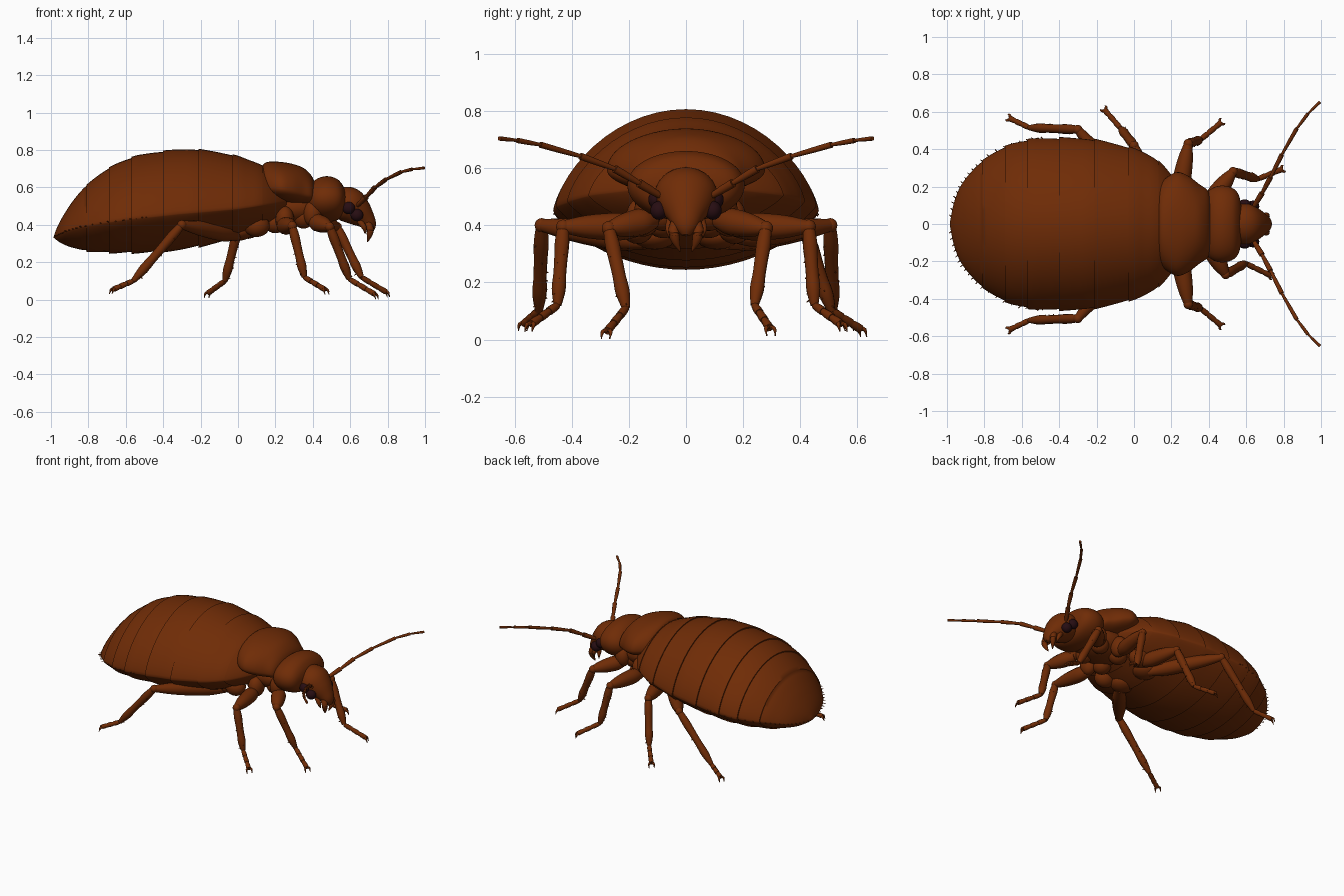
import bpy, bmesh, math, random
from mathutils import Vector

random.seed(4)


def material(name, rgb):
    m = bpy.data.materials.new(name)
    m.diffuse_color = (*rgb, 1)
    return m


BROWN = material("chestnut_brown", (0.16, 0.025, 0.002))
DARK = material("eye_dark", (0.02, 0.004, 0.006))


def finish(name, bm, mat=BROWN, angle=45):
    bmesh.ops.recalc_face_normals(bm, faces=bm.faces)
    me = bpy.data.meshes.new(name)
    bm.to_mesh(me)
    bm.free()
    ob = bpy.data.objects.new(name, me)
    bpy.context.collection.objects.link(ob)
    me.materials.append(mat)
    bpy.ops.object.select_all(action='DESELECT')
    ob.select_set(True)
    bpy.context.view_layer.objects.active = ob
    bpy.ops.object.shade_smooth_by_angle(angle=math.radians(angle))
    return ob


def spline(rows, n):
    """Catmull-Rom samples through equal-length rows."""
    out = []
    for i in range(len(rows) - 1):
        a, b, c, d = (rows[min(max(i + k, 0), len(rows) - 1)] for k in (-1, 0, 1, 2))
        for s in range(n):
            t = s / n
            out.append([0.5 * (2 * q + (r - p) * t + (2 * p - 5 * q + 4 * r - u) * t * t
                        + (3 * q - p - 3 * r + u) * t ** 3) for p, q, r, u in zip(a, b, c, d)])
    return out + [list(rows[-1])]


def loft(bm, rings):
    loops = [[bm.verts.new(p) for p in ring] for ring in rings]
    for a, b in zip(loops, loops[1:]):
        for i in range(len(a)):
            j = (i + 1) % len(a)
            bm.faces.new((a[i], a[j], b[j], b[i]))
    bm.faces.new(loops[0])
    bm.faces.new(loops[-1])


def shell_ring(x, w, rim, top, bot, scale=1, up=1.38, down=1.65, n=56):
    """Cross-section with separate upper and lower bulges meeting at a rim."""
    pts = []
    for i in range(n):
        a = 2 * math.pi * i / n
        s = math.sin(a)
        z = (top - rim) * s ** up if s >= 0 else (bot - rim) * (-s) ** down * scale ** 2
        pts.append((x, w * math.cos(a) * scale, rim + z * scale))
    return pts


def tube(bm, rows, n=10, sides=12, flat=1.0):
    """Round tube through rows of x, y, z, radius."""
    rows = spline(rows, n)
    rings = []
    for i, r in enumerate(rows):
        p = Vector(r[:3])
        t = Vector(rows[min(i + 1, len(rows) - 1)][:3]) - Vector(rows[max(i - 1, 0)][:3])
        t.normalize()
        side = t.cross(Vector((0, 0, 1))).normalized()
        up = side.cross(t)
        rad = max(r[3], 0.002)
        rings.append([p + side * rad * math.cos(2 * math.pi * k / sides)
                      + up * rad * flat * math.sin(2 * math.pi * k / sides) for k in range(sides)])
    loft(bm, rings)


def ball(bm, c, r):
    res = bmesh.ops.create_uvsphere(bm, u_segments=20, v_segments=12, radius=1)
    for v in res["verts"]:
        v.co = Vector([c[i] + v.co[i] * r[i] for i in range(3)])


# Abdomen: overlapping rings from tail to thorax (x, half width, rim, top, bottom)
body = [(-0.983, 0.015, 0.335, 0.345, 0.330), (-0.963, 0.11, 0.345, 0.395, 0.315),
        (-0.93, 0.195, 0.36, 0.455, 0.297), (-0.88, 0.265, 0.378, 0.53, 0.279),
        (-0.81, 0.335, 0.395, 0.61, 0.263), (-0.69, 0.41, 0.415, 0.702, 0.255),
        (-0.57, 0.446, 0.432, 0.757, 0.255), (-0.485, 0.454, 0.441, 0.778, 0.258),
        (-0.40, 0.456, 0.45, 0.791, 0.264), (-0.31, 0.454, 0.46, 0.80, 0.272),
        (-0.21, 0.447, 0.468, 0.80, 0.288), (-0.03, 0.408, 0.484, 0.772, 0.327),
        (0.055, 0.378, 0.494, 0.746, 0.354), (0.13, 0.335, 0.505, 0.718, 0.387),
        (0.20, 0.26, 0.515, 0.67, 0.42), (0.26, 0.17, 0.525, 0.62, 0.46)]
seams = [-0.983, -0.81, -0.69, -0.57, -0.40, -0.21, -0.03, 0.13, 0.27]
rings = []
for row in spline(body, 5):
    x = row[0]
    k = max(i for i, s in enumerate(seams) if x >= s - 1e-6)
    if k and abs(x - seams[k]) < 1e-6:
        rings.append(shell_ring(*row, scale=0.998))
    f = (x - seams[k]) / (seams[k + 1] - seams[k])
    rings.append(shell_ring(*row, scale=0.998 + 0.022 * (1 - f)))
bm = bmesh.new()
loft(bm, rings)
finish("abdomen", bm, angle=50)

# Short sparse bristles along the rim
bm = bmesh.new()
for row in spline(body[:8], 3)[1:]:
    for s in (-1, 1):
        x, w, z = row[:3]
        d = Vector((-0.5 - random.random() * 0.4, s * 0.6, random.uniform(-0.3, 0.3))).normalized()
        p = Vector((x, s * w, z))
        tube(bm, [(*p, 0.003), (*(p + d * random.uniform(0.01, 0.018)), 0.0)], n=1, sides=4)
finish("rim_bristles", bm)


def shell(name, rows, up=1.0, down=1.0):
    bm = bmesh.new()
    loft(bm, [shell_ring(*r, up=up, down=down) for r in spline(rows, 5)])
    return finish(name, bm)


# Thorax shields
shell("rear_thorax_shield", [
    (0.125, 0.16, 0.61, 0.67, 0.56), (0.135, 0.205, 0.60, 0.722, 0.54), (0.17, 0.245, 0.60, 0.738, 0.53),
    (0.23, 0.277, 0.595, 0.736, 0.515), (0.29, 0.257, 0.585, 0.726, 0.505), (0.35, 0.212, 0.57, 0.704, 0.50),
    (0.395, 0.178, 0.56, 0.66, 0.50), (0.415, 0.12, 0.55, 0.61, 0.50)])
shell("front_thorax_shield", [
    (0.36, 0.10, 0.54, 0.58, 0.48), (0.39, 0.165, 0.54, 0.62, 0.44), (0.43, 0.197, 0.54, 0.65, 0.42),
    (0.48, 0.205, 0.54, 0.66, 0.415), (0.53, 0.19, 0.54, 0.645, 0.425), (0.56, 0.155, 0.54, 0.612, 0.45),
    (0.575, 0.09, 0.54, 0.575, 0.49)], up=0.95)

# Thorax underside with paired lobes
bm = bmesh.new()
ball(bm, (0.27, 0, 0.49), (0.22, 0.16, 0.10))
for s in (-1, 1):
    for c, r in (((0.0, 0.11, 0.365), (0.08, 0.08, 0.05)), ((0.10, 0.17, 0.395), (0.07, 0.06, 0.06)),
                 ((0.20, 0.08, 0.41), (0.06, 0.06, 0.055)), ((0.25, 0.15, 0.43), (0.05, 0.06, 0.07)),
                 ((0.35, 0.08, 0.44), (0.06, 0.06, 0.06)), ((0.40, 0.13, 0.46), (0.05, 0.05, 0.07))):
        ball(bm, (c[0], s * c[1], c[2]), r)
finish("thorax_underside", bm)

# Head bending down to a narrow snout
bm = bmesh.new()
tube(bm, [(0.51, 0, 0.54, 0.05), (0.545, 0, 0.53, 0.092), (0.595, 0, 0.505, 0.11), (0.645, 0, 0.465, 0.09),
          (0.685, 0, 0.425, 0.06), (0.706, 0, 0.39, 0.04), (0.714, 0, 0.365, 0.015)], n=6, sides=28, flat=0.86)
finish("head", bm)

# Jaws, paired eyes and antennae
for s, side in ((-1, "right"), (1, "left")):
    bm = bmesh.new()
    tube(bm, [(0.685, s * 0.03, 0.42, 0.02), (0.706, s * 0.042, 0.38, 0.02),
              (0.703, s * 0.036, 0.345, 0.015), (0.692, s * 0.02, 0.308, 0.002)], n=5)
    tube(bm, [(0.65, s * 0.05, 0.42, 0.017), (0.675, s * 0.06, 0.385, 0.013),
              (0.68, s * 0.052, 0.355, 0.004)], n=4)
    finish(side + "_jaw", bm)
    bm = bmesh.new()
    ball(bm, (0.592, s * 0.103, 0.490), (0.034, 0.029, 0.033))
    ball(bm, (0.636, s * 0.094, 0.452), (0.034, 0.031, 0.033))
    finish(side + "_eyes", bm, DARK)
    bm = bmesh.new()
    path = [(0.635, 0.085, 0.50), (0.685, 0.165, 0.548), (0.73, 0.25, 0.598), (0.79, 0.37, 0.642),
            (0.87, 0.51, 0.682), (0.93, 0.59, 0.697), (0.995, 0.653, 0.704)]
    for i, (a, b) in enumerate(zip(path, path[1:])):
        r = 0.0155 - 0.0015 * i
        m = [(p + q) / 2 for p, q in zip(a, b)]
        tube(bm, [(p[0], s * p[1], p[2], r * f) for p, f in ((a, 0.65), (m, 0.9), (b, 1.0))], n=4, sides=10)
    finish(side + "_antenna", bm)


def leg(name, hip, knee, ankle, toe):
    H, K, A, T = map(Vector, (hip, knee, ankle, toe))
    bm = bmesh.new()

    def piece(a, b, radii, **kw):
        k = len(radii) - 1
        tube(bm, [(*a.lerp(b, i / k), r) for i, r in enumerate(radii)], **kw)

    # thigh, shin, three foot joints
    piece(H, K, (0.03, 0.047, 0.046, 0.038, 0.022), n=4)
    ball(bm, K, (0.025, 0.025, 0.025))
    piece(K, A, (0.02, 0.026, 0.024, 0.023, 0.025, 0.014), n=4)
    for i in range(3):
        piece(A.lerp(T, i * 0.29), A.lerp(T, (i + 1) * 0.29), (0.012, 0.015, 0.015), n=3)
    # claws
    d = (T - A).normalized()
    out = d.cross(Vector((0, 0, 1))).normalized()
    E = A.lerp(T, 0.83)
    for s in (-1, 1):
        M = E + d * 0.015 + out * s * 0.016
        tip = M + d * 0.01 + Vector((0, 0, -0.02))
        tube(bm, [(*E, 0.008), (*M, 0.007), (*tip, 0.001)], n=3, sides=8)
    # spines on the shin
    for i in range(8):
        p = K.lerp(A, 0.2 + 0.1 * i)
        a = random.uniform(0, 6.28)
        v = Vector((math.cos(a), math.sin(a), -0.6)).normalized()
        tube(bm, [(*(p + v * 0.018), 0.003), (*(p + v * 0.032), 0.0)], n=1, sides=4)
    finish(name, bm)


# Legs: mirrored middle and rear pairs, staggered front pair, one extra on the left
for s, side in ((-1, "right"), (1, "left")):
    leg(side + "_rear_leg", (0.0, s * 0.14, 0.345), (-0.30, s * 0.505, 0.40),
        (-0.56, s * 0.515, 0.10), (-0.68, s * 0.572, 0.05))
    leg(side + "_middle_leg", (0.24, s * 0.15, 0.395), (0.29, s * 0.43, 0.395),
        (0.355, s * 0.45, 0.12), (0.48, s * 0.555, 0.045))
leg("right_front_leg", (0.40, -0.11, 0.42), (0.49, -0.27, 0.39), (0.595, -0.21, 0.11), (0.75, -0.285, 0.018))
leg("left_front_leg", (0.40, 0.11, 0.42), (0.53, 0.28, 0.39), (0.66, 0.24, 0.12), (0.81, 0.30, 0.03))
leg("left_extra_leg", (0.08, 0.16, 0.37), (0.0, 0.42, 0.38), (-0.07, 0.51, 0.10), (-0.17, 0.625, 0.028))
